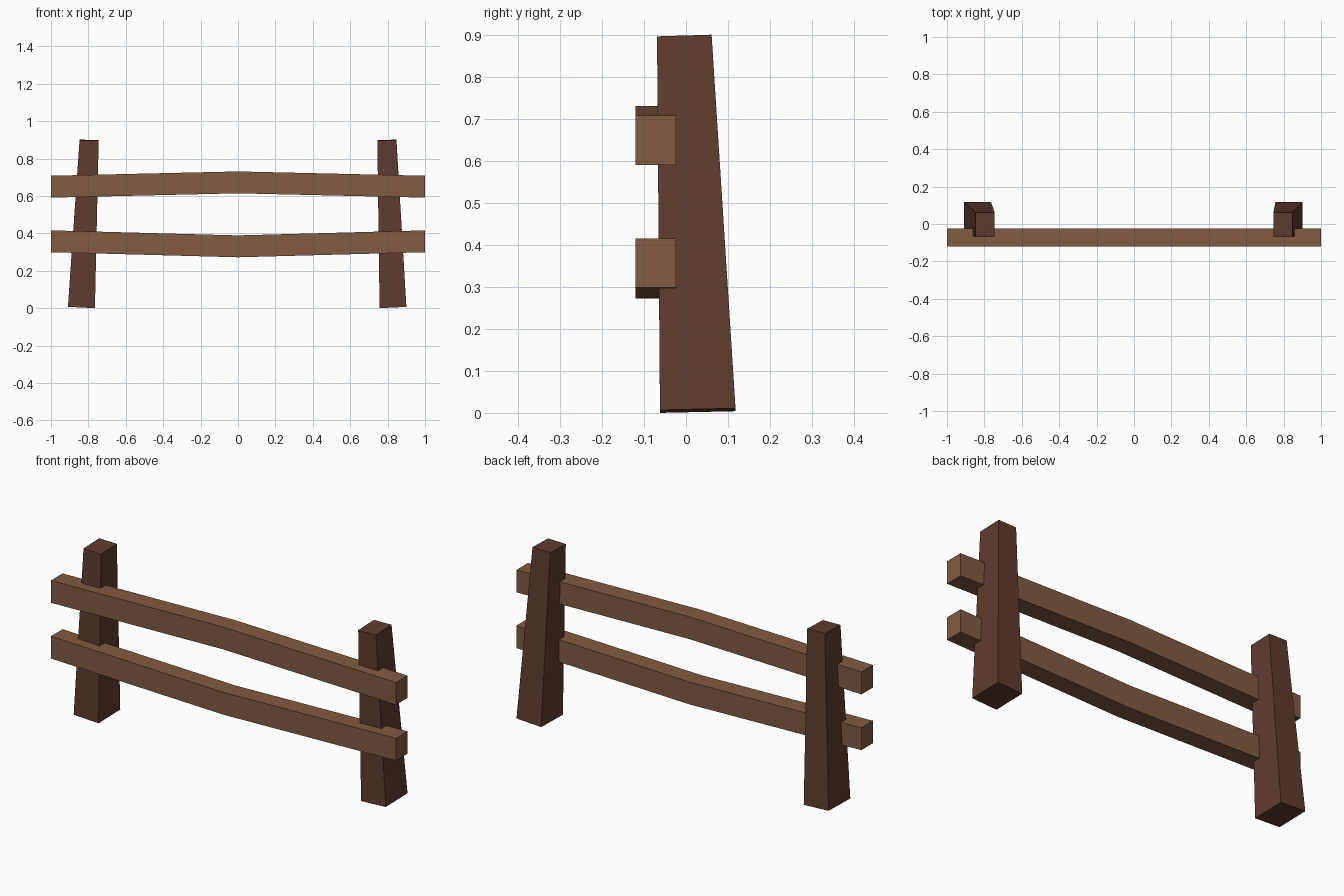
import bpy
import bmesh

if "Cube" in bpy.data.objects:
    bpy.data.objects.remove(bpy.data.objects["Cube"])


def material(name, rgb):
    m = bpy.data.materials.new(name)
    m.diffuse_color = (*rgb, 1)
    m.use_nodes = True
    m.node_tree.nodes["Principled BSDF"].inputs["Base Color"].default_value = m.diffuse_color
    return m


DARK_WOOD = material("dark_wood", (0.115, 0.046, 0.028))
LIGHT_WOOD = material("light_wood", (0.220, 0.106, 0.054))


def loft(name, rings, mat):
    """Skin a row of four-cornered sections and cap both ends."""
    bm = bmesh.new()
    loops = [[bm.verts.new(p) for p in ring] for ring in rings]
    for a, b in zip(loops, loops[1:]):
        for i in range(4):
            j = (i + 1) % 4
            bm.faces.new((a[i], a[j], b[j], b[i]))
    bm.faces.new(loops[0])
    bm.faces.new(loops[-1])
    bmesh.ops.recalc_face_normals(bm, faces=bm.faces)
    mesh = bpy.data.meshes.new(name)
    bm.to_mesh(mesh)
    bm.free()
    mesh.materials.append(mat)
    obj = bpy.data.objects.new(name, mesh)
    bpy.context.collection.objects.link(obj)
    return obj


# Tapered posts leaning inward, with slightly tilted ends
def post(name, side, foot_in, foot_out):
    def section(x_in, x_out, y0, y1, z_in, z_out, back_rise):
        return [(side * x_in, y0, z_in), (side * x_out, y0, z_out),
                (side * x_out, y1, z_out + back_rise),
                (side * x_in, y1, z_in + back_rise)]
    loft(name, [section(foot_in, foot_out, -0.062, 0.118, 0.0, 0.007, 0.004),
                section(0.745, 0.847, -0.069, 0.061, 0.895, 0.897, 0.004)],
         DARK_WOOD)


post("left_post", -1, 0.765, 0.909)
post("right_post", 1, 0.757, 0.900)


# Rails bent at the middle: the upper bows up, the lower sags
def rail(name, end_z, middle_z, height=0.117):
    rings = []
    for x, z in ((-1, end_z), (0, middle_z), (1, end_z)):
        rings.append([(x, -0.12, z), (x, -0.024, z),
                      (x, -0.024, z + height), (x, -0.12, z + height)])
    loft(name, rings, LIGHT_WOOD)


rail("upper_rail", 0.591, 0.614)
rail("lower_rail", 0.299, 0.272)
